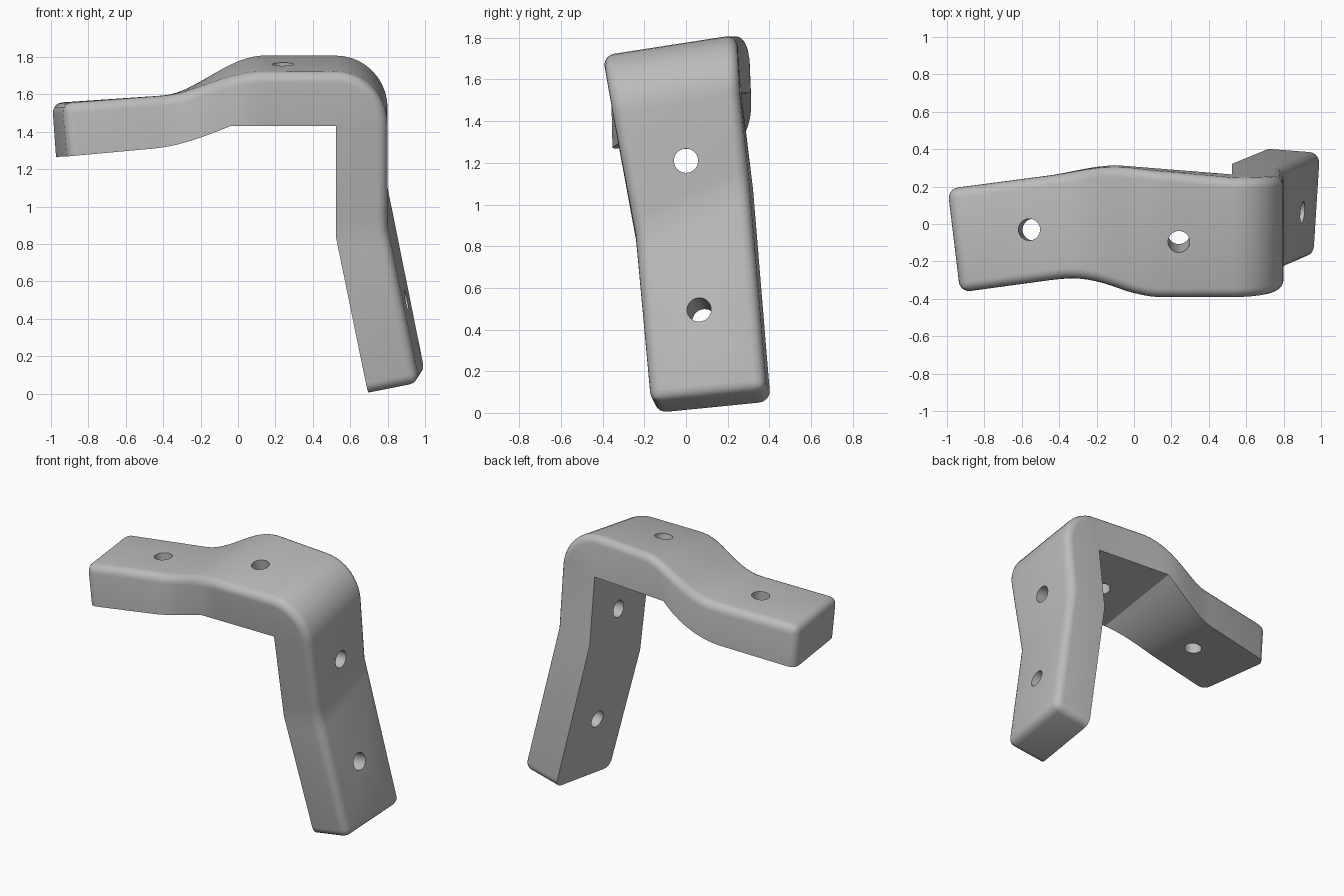
import bpy, bmesh
from math import sin, cos, radians
from mathutils import Vector

if "Cube" in bpy.data.objects:
    bpy.data.objects.remove(bpy.data.objects["Cube"], do_unlink=True)

steel = bpy.data.materials.new("plain_grey")
steel.use_nodes = True
GREY = (0.5, 0.5, 0.5, 1)
steel.diffuse_color = GREY
steel.node_tree.nodes["Principled BSDF"].inputs["Base Color"].default_value = GREY


def mix(a, b, t):
    return a + (b - a) * t


def clamp(t):
    return max(0.0, min(1.0, t))


def strap_section(x):
    """Four corners across the strap: outer front, outer back, inner back, inner front."""
    t = clamp((x + 0.40) / 0.54)
    s = t * t * (3 - 2 * t)                       # outer S-bend
    q = clamp((x + 0.45) / 0.41) ** 2             # inner curve up to its crease
    front, back = -0.29 + 0.128 * (x + 0.37), 0.19 + 0.14 * (x + 0.95)
    top, under = 1.555 + 0.07 * (x + 0.95), 1.265 + 0.09 * (x + 0.95)
    flare = 0.08 * (0.525 - x)
    return [Vector((x, mix(front, -0.40, s), mix(top, 1.715, s))),
            Vector((x, mix(back, 0.25 + flare, s), mix(top, 1.815, s))),
            Vector((x, mix(back, 0.265 + flare, q), mix(under, 1.535, q))),
            Vector((x, mix(front, -0.35, q), mix(under, 1.43, q)))]


# Arm end, arm and S-bend
sections = [[Vector(p) for p in ((-0.935, -0.367, 1.553), (-1.0, 0.188, 1.553),
                                 (-0.98, 0.19, 1.265), (-0.908, -0.36, 1.268))]]
sections += [strap_section(-0.45 + 0.041 * i) for i in range(16)]

# Round outer corner about a sharp inner corner
inner_back, inner_front = Vector((0.525, 0.265, 1.535)), Vector((0.525, -0.35, 1.43))
for i in range(11):
    a = radians(9 * i)
    x = 0.525 + 0.275 * sin(a)
    sections.append([Vector((x, -0.35 - 0.05 * cos(a), 1.43 + 0.285 * cos(a))),
                     Vector((x, 0.257 - 0.012 * cos(a), 1.535 + 0.28 * cos(a))),
                     inner_back, inner_front])

# Leg with an oblique fold, splayed outwards below it
fold = [Vector(p) for p in ((0.8, -0.243, 0.87), (0.8, 0.298, 1.125),
                            (0.525, 0.322, 1.07), (0.525, -0.24, 0.83))]
foot = [Vector(p) for p in ((0.969, -0.173, 0.055), (1.004, 0.385, 0.11),
                            (0.73, 0.406, 0.055), (0.695, -0.145, 0.0))]
knee = sections[-1]
sections += [[mix(f, k, 0.12) for f, k in zip(fold, knee)], fold,
             [mix(f, k, 0.1) for f, k in zip(fold, foot)], foot]

# Skin the sections
bm = bmesh.new()
rings = [[bm.verts.new(p) for p in sec] for sec in sections]
for r0, r1 in zip(rings, rings[1:]):
    for j in range(4):
        k = (j + 1) % 4
        bm.faces.new((r0[j], r0[k], r1[k], r1[j]))
bm.faces.new(rings[0])
bm.faces.new(rings[-1][::-1])

# Mark the outer long edges and end edges for rounding
weight = bm.edges.layers.float.new("bevel_weight_edge")
for r0, r1 in zip(rings, rings[1:]):
    for j in (0, 1):
        bm.edges.get((r0[j], r1[j]))[weight] = 1
for r in (rings[0], rings[-1]):
    for a, b in ((0, 1), (1, 2), (3, 0)):
        bm.edges.get((r[a], r[b]))[weight] = 1
bmesh.ops.remove_doubles(bm, verts=bm.verts[:], dist=0.0005)
bmesh.ops.recalc_face_normals(bm, faces=bm.faces[:])
mesh = bpy.data.meshes.new("bent_bracket")
bm.to_mesh(mesh)
bm.free()
mesh.materials.append(steel)
bracket = bpy.data.objects.new("bent_bracket", mesh)
bpy.context.collection.objects.link(bracket)
bpy.ops.object.select_all(action='DESELECT')
bpy.context.view_layer.objects.active = bracket
bracket.select_set(True)

bevel = bracket.modifiers.new("rounded_edges", 'BEVEL')
bevel.limit_method = 'WEIGHT'
bevel.width = 0.055
bevel.segments = 5
bevel.use_clamp_overlap = False
bpy.ops.object.modifier_apply(modifier=bevel.name)


def drill(name, centre, axis):
    """Cut one round screw hole through the strap."""
    hole = bmesh.new()
    bmesh.ops.create_cone(hole, cap_ends=True, segments=40,
                          radius1=0.058, radius2=0.058, depth=0.6)
    data = bpy.data.meshes.new(name)
    hole.to_mesh(data)
    hole.free()
    data.materials.append(steel)
    cutter = bpy.data.objects.new(name, data)
    cutter.hide_render = True
    cutter.rotation_mode = 'QUATERNION'
    cutter.rotation_quaternion = Vector(axis).to_track_quat('Z', 'Y')
    cutter.location = centre
    bpy.context.collection.objects.link(cutter)
    cut = bracket.modifiers.new(name, 'BOOLEAN')
    cut.operation = 'DIFFERENCE'
    cut.solver = 'EXACT'
    cut.object = cutter
    bpy.ops.object.modifier_apply(modifier=cut.name)
    bpy.data.objects.remove(cutter, do_unlink=True)


drill("arm_hole", (-0.56, -0.03, 1.58), (-0.08, 0, 1))
drill("top_hole", (0.24, -0.095, 1.763), (0, -0.157, 1))
drill("leg_hole", (0.8, 0.0, 1.21), (1, 0, 0))
drill("foot_hole", (0.9, 0.063, 0.495), (0.977, -0.092, 0.195))

bpy.ops.object.shade_smooth_by_angle(angle=radians(28))
